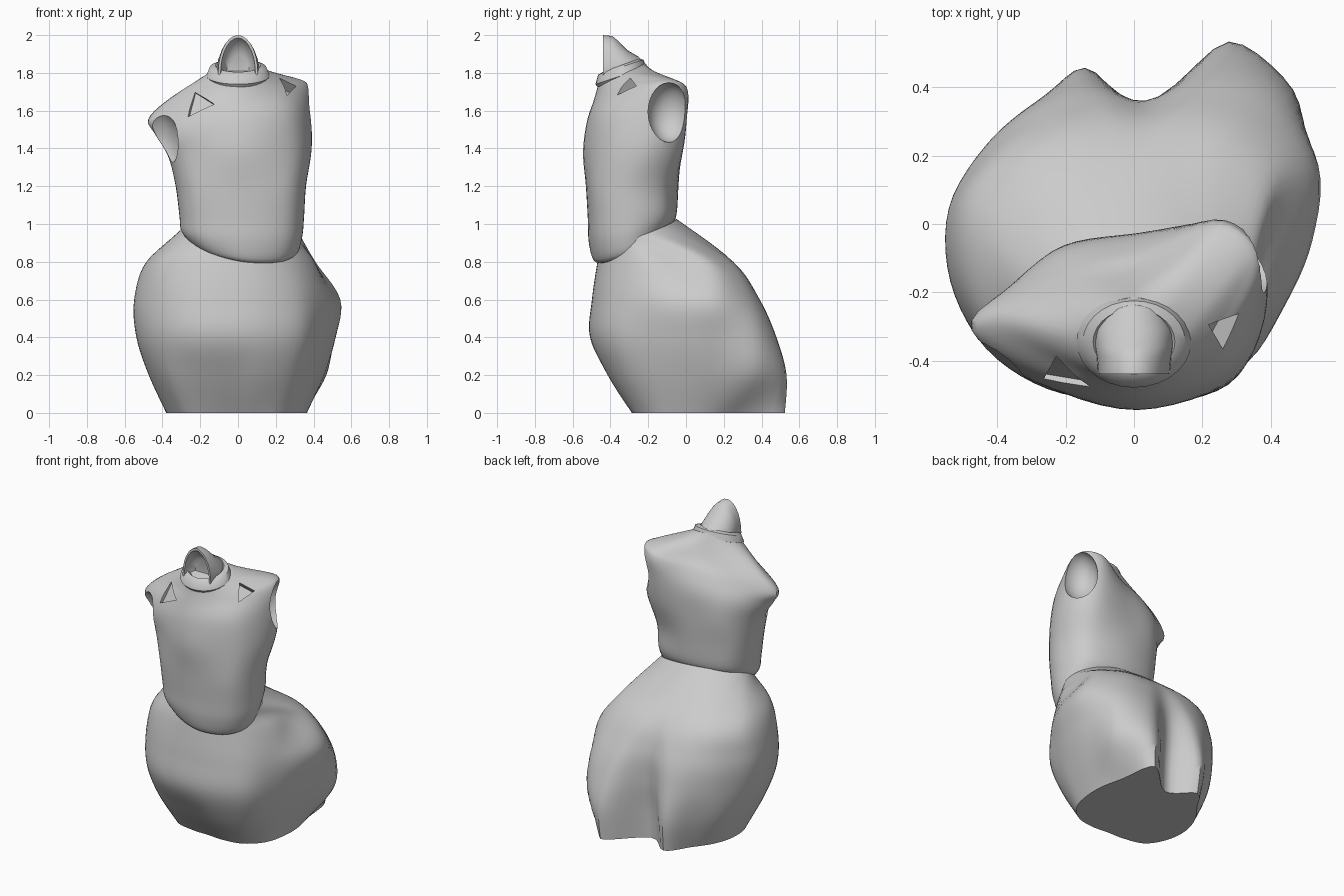
import bpy, bmesh, math
from mathutils import Vector, Quaternion

if "Cube" in bpy.data.objects:
    bpy.data.objects.remove(bpy.data.objects["Cube"])


def spline(pts, n, closed):
    """Catmull-Rom points through pts, n steps per span."""
    m, out = len(pts), []
    get = (lambda i: pts[i % m]) if closed else (lambda i: pts[max(0, min(m - 1, i))])
    for i in range(m if closed else m - 1):
        a, b, c, d = (get(i + j) for j in (-1, 0, 1, 2))
        for s in range(n):
            t = s / n
            out.append(0.5 * (2 * b + (c - a) * t + (2 * a - 5 * b + 4 * c - d) * t * t
                              + (3 * b - a - 3 * c + d) * t ** 3))
    if not closed:
        out.append(pts[-1])
    return out


def loft(name, rings):
    """Closed skin over equal-length rings, capped at both ends."""
    bm = bmesh.new()
    vs = [[bm.verts.new(p) for p in r] for r in rings]
    n = len(vs[0])
    for a, b in zip(vs, vs[1:]):
        for i in range(n):
            bm.faces.new((a[i], a[(i + 1) % n], b[(i + 1) % n], b[i]))
    bm.faces.new(vs[0][::-1])
    bm.faces.new(vs[-1])
    bmesh.ops.recalc_face_normals(bm, faces=bm.faces)
    me = bpy.data.meshes.new(name)
    bm.to_mesh(me)
    bm.free()
    ob = bpy.data.objects.new(name, me)
    bpy.context.collection.objects.link(ob)
    return ob


def smooth_loft(name, sections, around, along):
    rings = [spline(s, around, True) for s in sections]
    columns = [spline(list(c), along, False) for c in zip(*rings)]
    return loft(name, list(zip(*columns)))


def activate(ob):
    bpy.ops.object.select_all(action='DESELECT')
    ob.select_set(True)
    bpy.context.view_layer.objects.active = ob


def shade(ob, angle=40):
    activate(ob)
    bpy.ops.object.shade_smooth_by_angle(angle=math.radians(angle))


def cut(ob, loc, normal, size, sides=0, spin=0):
    """Carve a rounded (sides=0) or prismatic hollow facing along normal."""
    if sides:
        bpy.ops.mesh.primitive_cylinder_add(vertices=sides, radius=1, depth=2)
    else:
        bpy.ops.mesh.primitive_uv_sphere_add(segments=28, ring_count=16, radius=1)
    c = bpy.context.object
    c.name = "cutter"
    c.scale = size
    c.location = loc
    c.rotation_mode = 'QUATERNION'
    c.rotation_quaternion = Vector(normal).to_track_quat('Z', 'Y') @ Quaternion((0, 0, 1), spin)
    c.hide_render = True
    activate(ob)
    m = ob.modifiers.new("hollow", 'BOOLEAN')
    m.operation, m.solver, m.object = 'DIFFERENCE', 'EXACT', c
    bpy.ops.object.modifier_apply(modifier=m.name)
    bpy.data.objects.remove(c)


# Skirt: radius per direction at each height, with two back folds and a notch
angles = [math.radians(22.5 * i - 5) for i in range(16)]
skirt_radii = {
    0.00: (.36, .38, .43, .59, .33, .46, .39, .38, .38, .38, .37, .31, .28, .30, .34, .36),
    0.20: (.44, .48, .59, .60, .34, .48, .44, .46, .47, .48, .49, .44, .41, .43, .45, .44),
    0.40: (.50, .54, .60, .54, .36, .45, .46, .49, .53, .55, .56, .54, .51, .51, .52, .49),
    0.60: (.52, .56, .52, .44, .35, .39, .43, .48, .54, .56, .56, .53, .50, .50, .51, .50),
    0.80: (.40, .42, .35, .28, .25, .26, .31, .39, .47, .50, .52, .49, .47, .47, .47, .45),
}
sections = [[Vector((r * math.cos(a), r * math.sin(a), z)) for r, a in zip(rs, angles)]
            for z, rs in skirt_radii.items()]
waist = []
for a in angles:
    x, y = .02 + .31 * math.cos(a), -.25 + .20 * math.sin(a)
    waist.append(Vector((x, y, .95 + .35 * (y + .27) - .07 * x)))
sections.append(waist)
shade(smooth_loft("skirt", sections, 5, 6))


# Torso: tilted waist rings, then twisted and tilted shoulder rings
def oval(z, cx, cy, rx, ry, kx=0, ky=0, e=.8):
    out = []
    for i in range(8):
        c, s = math.cos(i * math.pi / 4), math.sin(i * math.pi / 4)
        x = cx + rx * math.copysign(abs(c) ** e, c)
        y = cy + ry * math.copysign(abs(s) ** e, s)
        out.append(Vector((x, y, z + kx * x + ky * (y + .5))))
    return out


def outline(z, k, *xy):
    return [Vector((x, y, z + k * x)) for x, y in xy]


torso = smooth_loft("torso", [
    oval(.78, .03, -.30, .20, .14, -.12, .40, 1),
    oval(.81, .03, -.295, .28, .195, -.12, .35, 1),
    oval(.91, .02, -.295, .32, .22, -.05, .2, .88),
    oval(1.03, .02, -.285, .33, .235, 0, .05),
    oval(1.20, .015, -.285, .345, .245),
    outline(1.38, .05, (.39, -.2), (.28, -.03), (0, -.03), (-.24, -.08),
            (-.37, -.27), (-.29, -.45), (.01, -.545), (.3, -.44)),
    outline(1.54, .15, (.385, -.15), (.27, .0), (.02, -.03), (-.24, -.09),
            (-.435, -.28), (-.335, -.44), (0, -.525), (.28, -.42)),
    outline(1.65, .2, (.375, -.13), (.26, .01), (.03, -.07), (-.2, -.125),
            (-.475, -.285), (-.29, -.43), (0, -.49), (.23, -.38)),
    outline(1.72, .15, (.32, -.13), (.23, -.04), (.03, -.13), (-.17, -.175),
            (-.36, -.28), (-.2, -.41), (0, -.47), (.18, -.38)),
    oval(1.75, 0, -.34, .14, .125, 0, .35, 1),
], 6, 5)

# Arm openings and small shoulder windows
cut(torso, (.37, -.085, 1.59), (.88, .45, 0), (.115, .16, .13))
cut(torso, (-.40, -.40, 1.46), (-.62, -.72, -.3), (.095, .155, .075))
cut(torso, (-.215, -.46, 1.645), (-.35, -.8, .45), (.09, .085, .04), 3, .5)
cut(torso, (.255, -.30, 1.72), (.5, -.6, .6), (.06, .075, .05), 3, 2.6)
shade(torso, 35)


# Collar band, lower at the front
def collar_ring(r, z, tilt, cy=-.345):
    ts = [math.tau * i / 28 for i in range(28)]
    return [Vector((r * math.cos(t), cy + .8 * r * math.sin(t), z + tilt * math.sin(t)))
            for t in ts]


shade(loft("collar", [collar_ring(.14, 1.755, .045), collar_ring(.168, 1.785, .045),
                      collar_ring(.15, 1.83, .04), collar_ring(.12, 1.84, .035),
                      collar_ring(.10, 1.82, .03)]), 50)


# Neck hood: arches leaning forward, hollow at the front
def arch(y, w, top, base=1.80):
    out = []
    for i in range(28):
        c, s = math.cos(math.tau * i / 28), math.sin(math.tau * i / 28)
        out.append(Vector((w * c, y, base + (top - base) * (s if s > 0 else .2 * s))))
    return out


shade(loft("neck_hood", [arch(-.215, .05, 1.85), arch(-.25, .09, 1.885), arch(-.31, .115, 1.92),
                         arch(-.36, .115, 1.97), arch(-.39, .11, 1.995), arch(-.44, .105, 2.0),
                         arch(-.44, .092, 1.985), arch(-.40, .085, 1.96),
                         arch(-.37, .06, 1.90)]), 45)
